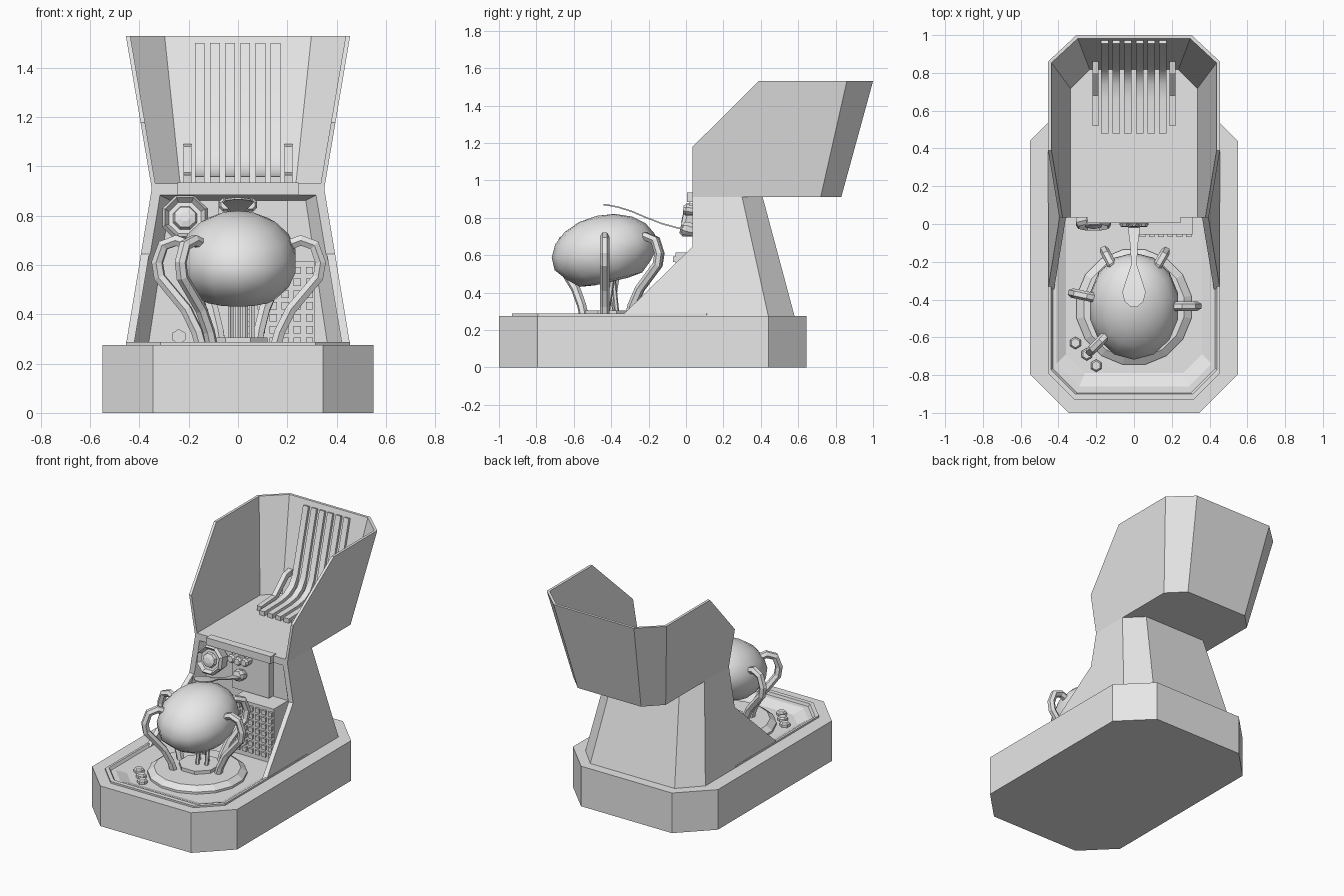
import bpy, bmesh, math
from mathutils import Matrix, Vector

if "Cube" in bpy.data.objects:
    bpy.data.objects.remove(bpy.data.objects["Cube"])

grey = bpy.data.materials.new("plain grey")
grey.diffuse_color = (0.8, 0.8, 0.8, 1)
grey.use_nodes = True
grey.node_tree.nodes["Principled BSDF"].inputs["Base Color"].default_value = grey.diffuse_color


def link(name, mesh, smooth=None):
    ob = bpy.data.objects.new(name, mesh)
    bpy.context.collection.objects.link(ob)
    mesh.materials.clear()
    mesh.materials.append(grey)
    if smooth:
        bpy.ops.object.select_all(action='DESELECT')
        bpy.context.view_layer.objects.active = ob
        ob.select_set(True)
        bpy.ops.object.shade_smooth_by_angle(angle=math.radians(smooth))
    return ob


def loft(name, loops, mat=None, smooth=None):
    """Bridge equal-length loops of points and cap both ends."""
    bm = bmesh.new()
    rows = [[bm.verts.new(p) for p in lp] for lp in loops]
    n = len(rows[0])
    for a, b in zip(rows, rows[1:]):
        for i in range(n):
            bm.faces.new((a[i], a[(i + 1) % n], b[(i + 1) % n], b[i]))
    bm.faces.new(rows[0])
    bm.faces.new(rows[-1])
    bmesh.ops.recalc_face_normals(bm, faces=bm.faces)
    if mat:
        bm.transform(mat)
    me = bpy.data.meshes.new(name)
    bm.to_mesh(me)
    bm.free()
    return link(name, me, smooth)


def prism(name, profile, x0, x1, smooth=None):
    return loft(name, [[(x, y, z) for y, z in profile] for x in (x0, x1)], smooth=smooth)


def box(name, x0, x1, y0, y1, z0, z1):
    return prism(name, [(y0, z0), (y1, z0), (y1, z1), (y0, z1)], x0, x1)


def lathe(name, profile, n, loc, tilt=0, smooth=None):
    off = math.pi / n
    loops = [[(r * math.cos(off + i * math.tau / n), r * math.sin(off + i * math.tau / n), h)
              for i in range(n)] for r, h in profile]
    return loft(name, loops, Matrix.Translation(loc) @ Matrix.Rotation(math.radians(tilt), 4, 'X'), smooth)


def ribbon(name, pts, thick, x0, x1, smooth=None):
    low = []
    for i, p in enumerate(pts):
        a, b = Vector(pts[max(i - 1, 0)]), Vector(pts[min(i + 1, len(pts) - 1)])
        d = (b - a).normalized()
        low.append((p[0] + d.y * thick, p[1] - d.x * thick))
    return prism(name, pts + low[::-1], x0, x1, smooth)


def cut(ob, *cutters):
    for c in cutters:
        m = ob.modifiers.new("cut", 'BOOLEAN')
        m.object, m.operation, m.solver = c, 'DIFFERENCE', 'EXACT'
    dg = bpy.context.evaluated_depsgraph_get()
    me = bpy.data.meshes.new_from_object(ob.evaluated_get(dg))
    ob.modifiers.clear()
    ob.data = me
    me.materials.clear()
    me.materials.append(grey)
    for c in cutters:
        bpy.data.objects.remove(c)


def mirror_loop(half, z):
    return [(x, y, z) for x, y in half] + [(-x, y, z) for x, y in half[::-1]]


# Base block with raised rim and sunken tray
def ring(x, y0, y1, c0, c1, z):
    return mirror_loop([(x - c0, y0), (x, y0 + c0), (x, y1 - c1), (x - c1, y1)], z)


loft("base", [ring(.55, -1, .645, .205, .205, 0), ring(.55, -1, .645, .205, .205, .275),
              ring(.455, -.93, .12, .14, .01, .275), ring(.455, -.93, .12, .14, .01, .287),
              ring(.44, -.90, .115, .13, .01, .287), ring(.43, -.895, .11, .13, .01, .268),
              ring(.41, -.86, .105, .12, .01, .268), ring(.36, -.79, .10, .10, .01, .24)])


# Body shell with an open, slanted front
def section(z, z0, h, front, inset=0):
    t = (z - z0) / h
    return mirror_loop([(.35 + .105 * t - inset, front), (.35 + .105 * t - inset, (.72 + .14 * t) - inset * .4),
                        (.24 + .065 * t - inset * .4, .83 + .17 * t - inset)], z)


def body_section(z):
    t = (.91 - z) / .635
    return mirror_loop([(.35 + .105 * t, -.5), (.35 + .105 * t, .30 + .14 * t),
                        (.24 + .08 * t, .41 + .17 * t)], z)


body = loft("body_shell", [body_section(.272), body_section(.91)])
front_cut = prism("cut_front", [(-1, .2), (-.42, .2), (.035, .645), (.035, 1), (-1, 1)], -1, 1)


def frame(y, xb, xt, zt):
    return [(-xb, y, .2), (xb, y, .2), (xt, y, zt), (-xt, y, zt)]


cavity = loft("cut_cavity", [frame(-1, .435, .32, .885), frame(.03, .435, .32, .885),
                             frame(.10, .375, .275, .862)])
cut(body, front_cut, cavity)

# Open hood on top
hood = loft("hood", [section(.91, .91, .62, .035), section(1.53, .91, .62, .035)])
inner = loft("cut_inside", [section(.93, .91, .62, -.5, .018), section(1.6, .91, .62, -.5, .018)])
slope = prism("cut_slope", [(-.065, 1.08), (.49, 1.63), (-.065, 1.63)], -1, 1)
cut(hood, inner, slope)
box("hinge_bar", -.245, .245, .005, .06, .885, .935)

# Slatted seat and its arm rests
for i in range(6):
    x = -.175 + i * .0615
    ribbon("seat_slat", [(.48, .96), (.66, .963), (.74, .975), (.80, 1.01), (.838, 1.07), (.955, 1.5)],
           .03, x, x + .04, 40)
for x in (-.205, .205):
    ribbon("arm_rest", [(.52, .965), (.68, .975), (.80, 1.08), (.86, 1.092)], .035, x - .016, x + .016)

# Pedestal, stems and hexagonal buttons
lathe("pedestal_disc", [(.31, .235), (.31, .255), (.27, .283)], 16, (0, -.44, 0))
lathe("pedestal_block", [(.13, .28), (.13, .305)], 8, (0, -.42, 0))
for x, y, t in ((-.03, -.38, 8), (.0, -.44, -6), (.03, -.37, 6), (.055, -.42, -8)):
    lathe("stem", [(.013, 0), (.013, .17)], 6, (x, y, .295), t)
for x, y in ((-.31, -.63), (-.25, -.69), (-.2, -.75)):
    lathe("tray_button", [(.033, .238), (.033, .258), (.024, .268)], 6, (x, y, 0))
lathe("wall_button", [(.03, 0), (.03, .04)], 6, (-.24, .10, .31), 90)

# Lumpy body held by the clamps
bm = bmesh.new()
bmesh.ops.create_uvsphere(bm, u_segments=14, v_segments=9, radius=1)
for v in bm.verts:
    if v.co.z < -.3:
        v.co.z = max(v.co.z, -.82)
        v.co.y *= .93
    v.co = Vector((v.co.x * .243, v.co.y * .287, v.co.z * .198))
bm.transform(Matrix.Translation((0, -.435, .617)) @ Matrix.Rotation(math.radians(13), 4, 'X'))
me = bpy.data.meshes.new("held_body")
bm.to_mesh(me)
bm.free()
link("held_body", me, 38)

# Five bent clamp arms
for deg in (0, 60, 118, 168, 226):
    a = math.radians(deg)
    cu = bpy.data.curves.new("clamp", 'CURVE')
    cu.dimensions = '3D'
    cu.bevel_depth, cu.bevel_resolution, cu.use_fill_caps = .025, 1, True
    path = [(.15, .26), (.17, .33), (.215, .42), (.325, .55), (.335, .61), (.31, .68), (.255, .70),
            (.215, .685), (.19, .65)]
    sp = cu.splines.new('POLY')
    sp.points.add(len(path) - 1)
    for p, (r, z) in zip(sp.points, path):
        p.co = (r * math.cos(a), -.435 + r * math.sin(a), z, 1)
    tmp = bpy.data.objects.new("tmp", cu)
    bpy.context.collection.objects.link(tmp)
    dg = bpy.context.evaluated_depsgraph_get()
    me = bpy.data.meshes.new_from_object(tmp.evaluated_get(dg))
    bpy.data.objects.remove(tmp)
    for poly in me.polygons:
        poly.use_smooth = False
    link("clamp_arm", me)

# Instrument panel, button console and gauge
box("panel_plate", -.08, .20, .05, .11, .62, .862)
box("button_console", .0, .31, -.055, .11, .235, .615)
for i in range(6):
    for j in range(7):
        x, z = .045 + i * .049, .29 + j * .048
        box("console_button", x - .015, x + .015, -.07, -.05, z - .015, z + .015)
lathe("gauge", [(.085, -.05), (.1, .03), (.087, .05), (.07, .025), (.052, .025), (.045, .045), (.02, .053)],
      8, (-.215, .03, .785), 78)
for x, z in ((-.05, .84), (.0, .835), (.05, .84)):
    lathe("knob", [(.024, -.01), (.03, .05), (.02, .065)], 8, (x, .05, z), 85)
lathe("nozzle", [(.035, 0), (.04, .05), (.03, .07)], 8, (0, .05, .73), 75)

# Spoon-shaped probe reaching over the held body
probe = [(.05, .725, .035), (-.04, .74, .03), (-.13, .765, .018), (-.22, .80, .016), (-.29, .83, .04),
         (-.36, .852, .062), (-.41, .862, .05), (-.44, .866, .015)]
loft("probe", [[(-w, y, z), (w, y, z), (w, y, z + .008), (-w, y, z + .008)] for y, z, w in probe], smooth=30)
